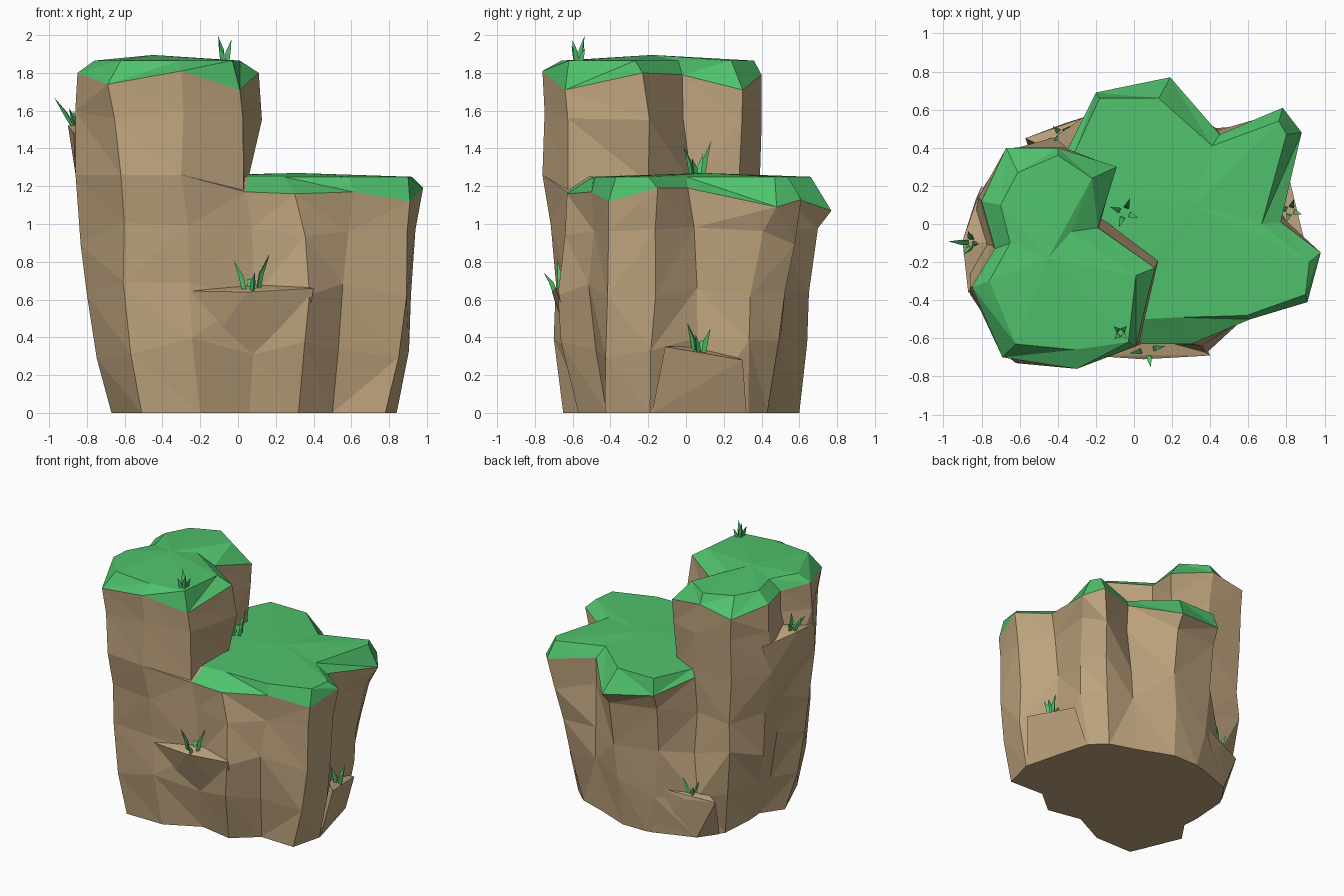
import bpy, bmesh, math, random
from mathutils import Vector

if "Cube" in bpy.data.objects:
    bpy.data.objects.remove(bpy.data.objects["Cube"])

random.seed(11)


def material(name, rgb):
    m = bpy.data.materials.new(name)
    m.diffuse_color = (*rgb, 1)
    m.use_nodes = True
    m.node_tree.nodes["Principled BSDF"].inputs["Base Color"].default_value = m.diffuse_color
    return m


ROCK = material("brown rock", (0.51, 0.365, 0.205))
GRASS = material("grass green", (0.08, 0.54, 0.15))


def finish(bm, name, mats):
    bmesh.ops.recalc_face_normals(bm, faces=bm.faces)
    mesh = bpy.data.meshes.new(name)
    bm.to_mesh(mesh)
    bm.free()
    for m in mats:
        mesh.materials.append(m)
    ob = bpy.data.objects.new(name, mesh)
    bpy.context.collection.objects.link(ob)
    return ob


def blend(a, b, scale=1.0, t=0.5):
    return [((p[0] * (1 - t) + q[0] * t) * scale, (p[1] * (1 - t) + q[1] * t) * scale)
            for p, q in zip(a, b)]


def ring(outline, z, jitter=0.0):
    """Outline at a height; jitter roughens the heights and, slightly, the positions."""
    zs = z if isinstance(z, list) else [z] * len(outline)
    r = lambda s: random.uniform(-s, s)
    return [(x + r(jitter * .25), y + r(jitter * .25), h + r(jitter))
            for (x, y), h in zip(outline, zs)]


def loft(name, rings, centre, green):
    """Stack rings into faceted walls; last band and top fan are grass where green(i)."""
    bm = bmesh.new()
    vs = [[bm.verts.new(p) for p in r] for r in rings]
    n = len(vs[0])
    bm.faces.new(vs[0])
    for k in range(len(vs) - 1):
        for i in range(n):
            j = (i + 1) % n
            a, b, c, d = vs[k][i], vs[k][j], vs[k + 1][j], vs[k + 1][i]
            tris = [(a, b, c), (a, c, d)] if random.random() < 0.5 else [(a, b, d), (b, c, d)]
            for t in tris:
                f = bm.faces.new(t)
                f.material_index = int(k == len(vs) - 2 and green(i))
    top = bm.verts.new(centre)
    for i in range(n):
        bm.faces.new((vs[-1][i], vs[-1][(i + 1) % n], top)).material_index = 1
    return finish(bm, name, [ROCK, GRASS])


# Wide lower cliff: outlines counter-clockwise from the front left, with grooves
base = [(-.67, -.27), (-.51, -.65), (-.20, -.65), (.06, -.52), (.32, -.57), (.50, -.42),
        (.78, -.43), (.84, -.19), (.77, .08), (.70, .33), (.59, .43), (.38, .50),
        (.13, .60), (-.08, .60), (-.43, .48), (-.55, .30), (-.57, .02), (-.56, -.11)]
mid = [(-.81, -.34), (-.60, -.68), (-.25, -.70), (.08, -.60), (.39, -.69), (.55, -.51),
       (.89, -.41), (.91, -.15), (.75, .05), (.79, .33), (.71, .53), (.45, .50),
       (.17, .66), (-.20, .60), (-.36, .40), (-.64, .40), (-.77, .12), (-.71, -.12)]
rim = [(-.86, -.37), (-.62, -.73), (-.30, -.76), (.04, -.63), (.30, -.63), (.61, -.50),
       (.91, -.41), (.98, -.15), (.77, .01), (.88, .48), (.78, .61), (.45, .47),
       (.19, .77), (-.20, .69), (-.35, .39), (-.66, .38), (-.83, .13), (-.86, -.10)]
rim_z = [1.26, 1.26, 1.26, 1.17, 1.16, 1.17, 1.12, 1.19, 1.19, 1.09, 1.13, 1.17,
         1.07, 1.13, 1.20, 1.26, 1.26, 1.26]
inner = [(.05, -.50), (.24, -.49), (.59, -.48), (.90, -.37), (.92, -.20), (.67, 0),
         (.80, .47), (.76, .54), (.41, .41), (.13, .66), (-.18, .66), (-.31, .38)]
lawn = [(x * .7, y * .7) for x, y in rim]
lawn[3:15] = inner

loft("lower_cliff",
     [ring(base, 0), ring(blend(base, mid, 1.03), .34, .06), ring(mid, .65, .05),
      ring(blend(mid, rim, .99), .95, .07), ring(rim, rim_z), ring(lawn, 1.25)],
     (.32, .10, 1.27), lambda i: 3 <= i <= 13)

# Tall pillar on the left, continuing the lower wall upward
foot = rim[:3] + [(.03, -.625), (.05, -.20), (-.17, .03), (-.12, .28)] + rim[14:]
foot_z = [1.26, 1.26, 1.26, 1.18, 1.22, 1.22, 1.22, 1.20, 1.26, 1.26, 1.26]
crown = [(-.85, -.33), (-.69, -.70), (-.30, -.76), (.01, -.64), (.11, -.23), (-.19, -.02),
         (-.09, .30), (-.40, .40), (-.67, .40), (-.80, .12), (-.73, -.13)]
crown_z = [1.80, 1.74, 1.81, 1.71, 1.80, 1.79, 1.71, 1.79, 1.74, 1.79, 1.78]
crown_top = [(-.76, -.30), (-.62, -.63), (-.31, -.66), (-.03, -.62), (.01, -.27), (-.33, -.04),
             (-.22, .24), (-.40, .36), (-.61, .27), (-.70, .10), (-.65, -.10)]
pinched = [(-.35 + (x + .35) * .85, -.15 + (y + .15) * .85) for x, y in foot]
upper = blend(foot, crown, 1.0, .6)
upper[4] = (.12, -.18)
upper[10] = (-.75, -.12)
loft("tall_pillar",
     [ring(pinched, 1.08), ring(foot, foot_z), ring(upper, 1.57, .06),
      ring(crown, crown_z), ring(crown_top, 1.865)],
     (-.45, -.18, 1.895), lambda i: True)


# Small rock shelves jutting out of the walls
def shelf(name, points):
    bm = bmesh.new()
    for p in points:
        bm.verts.new(p)
    bmesh.ops.convex_hull(bm, input=bm.verts)
    loose = [v for v in bm.verts if not v.link_faces]
    bmesh.ops.delete(bm, geom=loose, context='VERTS')
    finish(bm, name, [ROCK])


shelf("front_shelf", [(-.25, -.69, .645), (.05, -.71, .64), (.40, -.69, .66), (.18, -.56, .69),
                      (.09, -.50, .25), (-.20, -.60, .30), (.34, -.57, .30)])
shelf("right_shelf", [(.90, -.11, .35), (.80, .30, .28), (.66, .10, .36),
                      (.84, -.18, 0), (.71, .32, 0)])
shelf("back_shelf", [(-.57, .45, .30), (-.36, .53, .30), (-.20, .58, .36), (-.38, .36, .36),
                     (-.53, .34, 0), (-.43, .48, 0), (-.12, .59, 0)])
shelf("left_shelf", [(-.80, .20, 1.48), (-.90, -.09, 1.52), (-.87, -.36, 1.48),
                     (-.66, -.10, 1.56), (-.83, .13, 1.26), (-.86, -.10, 1.26),
                     (-.86, -.36, 1.26)])


# Grass tufts: three-sided curved blades leaning outward
def tuft(name, pos, height, spread=.06, lean=(0, 0), turn=0.0):
    bm = bmesh.new()
    for b in range(4):
        a = turn + b * math.tau / 4
        out = Vector((math.cos(a), math.sin(a), 0))
        h = height * (1, .6, .85, .5)[b]
        tilt = Vector((lean[0], lean[1], 0)) * h / height
        root = Vector(pos) + out * spread * .6
        levels = []
        for t, r in ((0, .014), (.5, .016)):
            c = root + out * spread * t * t + tilt * t + Vector((0, 0, h * t - .01))
            levels.append([bm.verts.new(c + Vector((r * math.cos(a + k * math.tau / 3),
                                                    r * math.sin(a + k * math.tau / 3), 0)))
                           for k in range(3)])
        tip = bm.verts.new(root + out * spread + tilt + Vector((0, 0, h)))
        for k in range(3):
            m = (k + 1) % 3
            bm.faces.new((levels[0][k], levels[0][m], levels[1][m], levels[1][k]))
            bm.faces.new((levels[1][k], levels[1][m], tip))
    finish(bm, name, [GRASS])


tuft("front_shelf_grass", (.07, -.66, .655), .18, .06, turn=.2)
tuft("pillar_top_grass", (-.07, -.57, 1.865), .13, .03, turn=2.4)
tuft("lower_top_grass", (-.05, .06, 1.26), .18, .05, turn=1.2)
tuft("right_shelf_grass", (.82, .07, .33), .14, .04, turn=4.4)
tuft("left_shelf_grass", (-.85, -.10, 1.53), .14, .04, lean=(-.06, 0), turn=3.0)
tuft("back_shelf_grass", (-.38, .47, .33), .13, .04, turn=.8)
